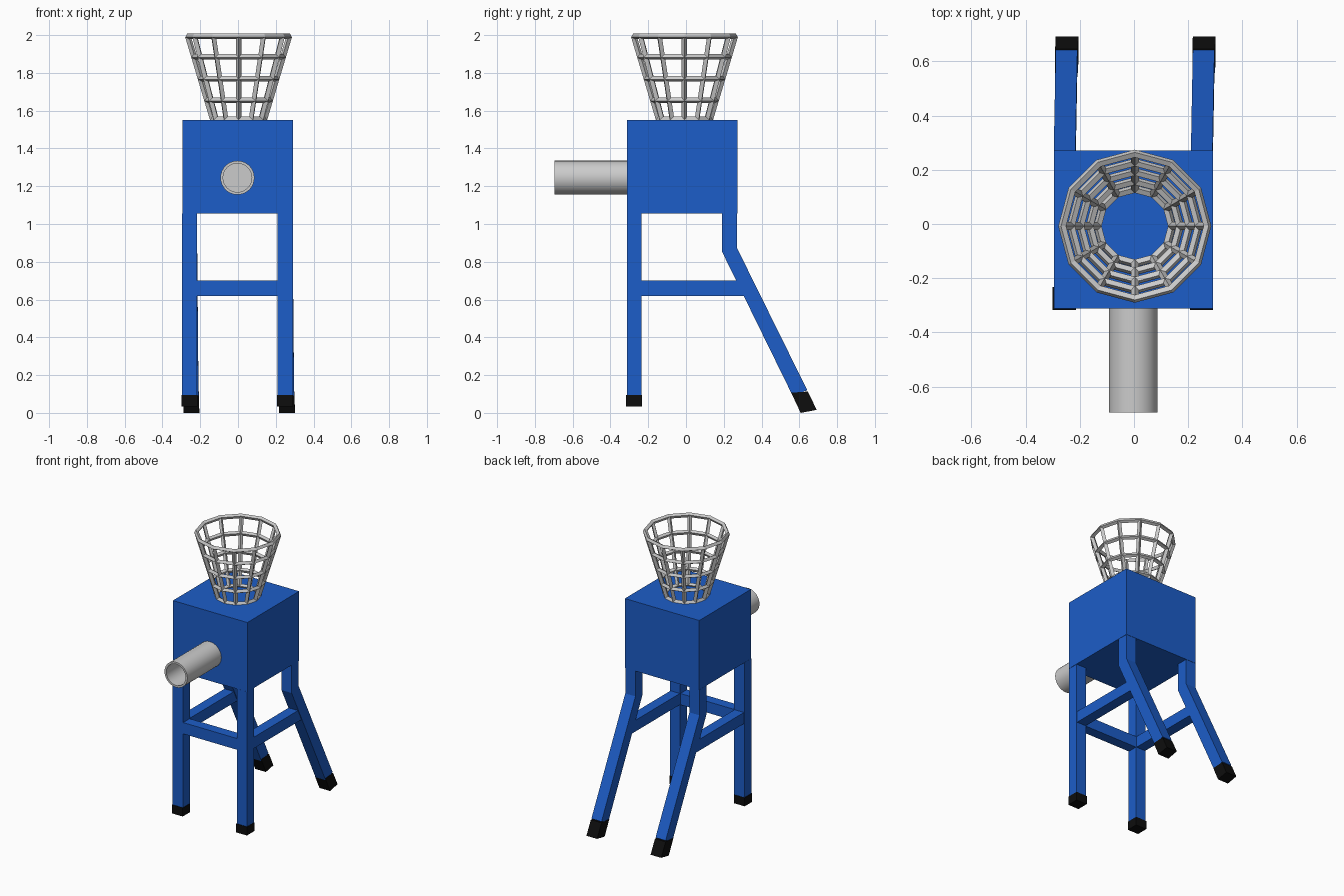
import bpy, bmesh, math
from mathutils import Vector

if "Cube" in bpy.data.objects:
    bpy.data.objects.remove(bpy.data.objects["Cube"])


def material(name, color):
    m = bpy.data.materials.new(name)
    m.diffuse_color = color
    m.use_nodes = True
    m.node_tree.nodes["Principled BSDF"].inputs["Base Color"].default_value = m.diffuse_color
    return m


BLUE = material("blue_paint", (0.012, 0.11, 0.58, 1))
BLACK = material("black_rubber", (0.004, 0.004, 0.004, 1))


def finish(name, bm, mat=None):
    bmesh.ops.recalc_face_normals(bm, faces=bm.faces)
    me = bpy.data.meshes.new(name)
    bm.to_mesh(me)
    bm.free()
    ob = bpy.data.objects.new(name, me)
    bpy.context.collection.objects.link(ob)
    if mat:
        me.materials.append(mat)
    return ob


def loft(name, rings, mat=None, caps=True):
    """Skin closed rings of points into a tube, optionally capped."""
    bm = bmesh.new()
    vs = [[bm.verts.new(p) for p in r] for r in rings]
    n = len(vs[0])
    for a, b in zip(vs, vs[1:]):
        for i in range(n):
            j = (i + 1) % n
            bm.faces.new((a[i], a[j], b[j], b[i]))
    if caps:
        bm.faces.new(vs[0])
        bm.faces.new(vs[-1])
    return finish(name, bm, mat)


def box(name, x0, x1, y0, y1, z0, z1, mat):
    return loft(name, [[(x0, y0, z), (x1, y0, z), (x1, y1, z), (x0, y1, z)]
                       for z in (z0, z1)], mat)


def bent_bar(name, stations, width, mat):
    """Bar through stations (centre x, inner yz, outer yz)."""
    h = width / 2
    return loft(name, [[(x - h, *a), (x + h, *a), (x + h, *b), (x - h, *b)]
                       for x, a, b in stations], mat)


# Body
box("body", -0.295, 0.292, -0.312, 0.272, 1.055, 1.55, BLUE)

# Legs, feet and side rails
for side, x in (("left", -0.256), ("right", 0.25)):
    box("front_leg_" + side, x - 0.04, x + 0.04, -0.313, -0.235, 0.09, 1.056, BLUE)
    box("front_foot_" + side, x - 0.044, x + 0.042, -0.317, -0.233, 0.033, 0.094, BLACK)
    bent_bar("back_leg_" + side, [
        (x, (0.19, 1.056), (0.27, 1.056)),
        (x, (0.19, 0.855), (0.27, 0.873)),
        (x + 0.007, (0.565, 0.09), (0.642, 0.12))], 0.08, BLUE)
    bent_bar("back_foot_" + side, [
        (x + 0.007, (0.557, 0.107), (0.645, 0.113)),
        (x + 0.009, (0.607, 0.0), (0.692, 0.016))], 0.084, BLACK)
    bent_bar("side_rail_" + side, [
        (x, (-0.24, 0.62), (-0.24, 0.70)),
        (x, (0.325, 0.62), (0.29, 0.70))], 0.074, BLUE)

# Front rail
box("front_rail", -0.22, 0.215, -0.31, -0.237, 0.62, 0.70, BLUE)

# Barrel with a blind bore
SEG = 32
barrel = loft("barrel", [
    [(r * math.cos(2 * math.pi * i / SEG) - 0.003, y,
      1.245 + r * math.sin(2 * math.pi * i / SEG)) for i in range(SEG)]
    for r, y in ((0.09, -0.30), (0.09, -0.695), (0.076, -0.695), (0.076, -0.33))])
bpy.context.view_layer.objects.active = barrel
barrel.select_set(True)
bpy.ops.object.shade_smooth_by_angle(angle=math.radians(35))

# Open lattice basket: flared 12-sided shell turned into a wire frame
levels = []
for z in (1.555, 1.655, 1.77, 1.885, 1.993):
    r = 0.137 + 0.131 * (z - 1.555) / 0.438
    levels.append([(0.003 + r * math.cos(math.pi * i / 6),
                    -0.008 + r * math.sin(math.pi * i / 6), z) for i in range(12)])
basket = loft("basket", levels, caps=False)
wire = basket.modifiers.new("lattice", "WIREFRAME")
wire.thickness = 0.03
wire.offset = 0
wire.use_boundary = True
wire.use_even_offset = True
wire.use_replace = True
